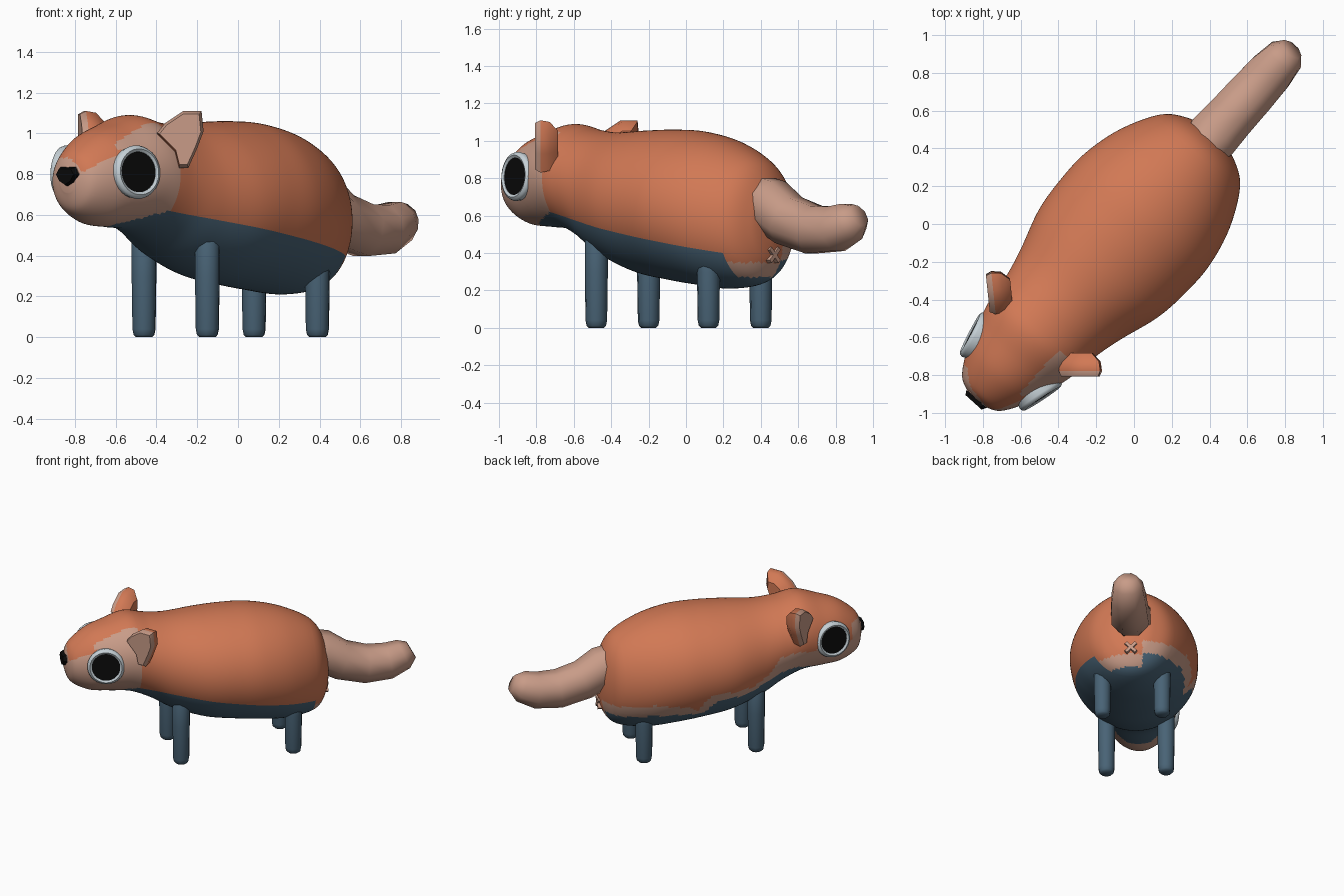
import bpy, bmesh, math
from mathutils import Vector, Matrix

cube = bpy.data.objects.get("Cube")
if cube:
    bpy.data.objects.remove(cube)

TURN = math.radians(-42)  # the animal stands diagonally


def material(name, rgb):
    m = bpy.data.materials.new(name)
    m.use_nodes = True
    m.diffuse_color = (*rgb, 1)
    m.node_tree.nodes["Principled BSDF"].inputs["Base Color"].default_value = (*rgb, 1)
    return m


orange = material("orange fur", (0.64, 0.19, 0.09))
pink = material("pale fur", (0.58, 0.33, 0.245))
slate = material("slate blue", (0.066, 0.125, 0.18))
white = material("eye white", (0.56, 0.63, 0.67))
black = material("black", (0.003, 0.003, 0.003))


def finish(name, bm, mats, rule=None, angle=50):
    bmesh.ops.recalc_face_normals(bm, faces=bm.faces)
    if rule:
        for f in bm.faces:
            f.material_index = rule(f)
    me = bpy.data.meshes.new(name)
    bm.to_mesh(me)
    bm.free()
    for m in mats:
        me.materials.append(m)
    ob = bpy.data.objects.new(name, me)
    ob.rotation_euler.z = TURN
    bpy.context.collection.objects.link(ob)
    bpy.ops.object.select_all(action='DESELECT')
    ob.select_set(True)
    bpy.context.view_layer.objects.active = ob
    bpy.ops.object.shade_smooth_by_angle(angle=math.radians(angle))
    return ob


def loft(rings):
    bm = bmesh.new()
    rows = [[bm.verts.new(p) for p in r] for r in rings]
    n = len(rows[0])
    for a, b in zip(rows, rows[1:]):
        for i in range(n):
            j = (i + 1) % n
            bm.faces.new((a[i], a[j], b[j], b[i]))
    bm.faces.new(rows[0])
    bm.faces.new(rows[-1])
    return bm


def oval(center, u, v, ru, rv, n):
    c, u, v = Vector(center), Vector(u), Vector(v)
    return [c + u * ru * math.cos(t) + v * rv * math.sin(t)
            for t in (math.tau * (i + 0.5) / n for i in range(n))]


def spline(keys, steps):
    """Smooth curve through the key tuples."""
    ks = [Vector(k) for k in keys]
    out = []
    for i in range(len(ks) - 1):
        a, b, c, d = ks[max(i - 1, 0)], ks[i], ks[i + 1], ks[min(i + 2, len(ks) - 1)]
        for s in range(steps):
            t = s / steps
            out.append(b + (c - a) * t / 2 + (a * 2 - b * 5 + c * 4 - d) * t * t / 2
                       + (b * 3 - a - c * 3 + d) * t ** 3 / 2)
    return out + [ks[-1]]


# Body and head: length position, half width, underside, top
SECTIONS = [(-1.25, .05, .71, .83), (-1.21, .135, .62, .91), (-1.09, .21, .555, 1.0),
            (-.95, .26, .54, 1.05), (-.8, .30, .525, 1.09), (-.65, .32, .46, 1.06),
            (-.5, .357, .37, 1.045), (-.28, .425, .29, 1.055), (-.08, .447, .255, 1.06),
            (.11, .443, .23, 1.05), (.325, .39, .21, 1.0), (.525, .283, .24, .9),
            (.61, .16, .34, .77), (.635, .05, .46, .65)]
body = loft([oval((0, y, (lo + hi) / 2), (1, 0, 0), (0, 0, 1), w, (hi - lo) / 2, 112)
             for y, w, lo, hi in spline(SECTIONS, 8)])

# Cut the straight fur borders cleanly
for co, no in (((0, -.76, 0), (0, 1, 0)), ((0, 0, .487), (0, .173, 1)), ((0, .5, 0), (0, 1, 0))):
    bmesh.ops.bisect_plane(body, geom=body.verts[:] + body.edges[:] + body.faces[:],
                           dist=1e-5, plane_co=co, plane_no=no)

# Ragged border on the right flank: position, pale top, dark top
RAGGED = [(-.8, .78, .64), (-.6, .75, .62), (-.52, .64, .58), (-.4, .56, .52), (-.12, .56, .49),
          (-.06, .54, .4), (0, .43, .38), (.08, .47, .4), (.3, .5, .4), (.6, .45, .36)]


def ragged(y):
    for a, b in zip(RAGGED, RAGGED[1:]):
        if y < b[0]:
            t = max(0, (y - a[0]) / (b[0] - a[0]))
            return a[1] + (b[1] - a[1]) * t, a[2] + (b[2] - a[2]) * t
    return RAGGED[-1][1:]


def fur(f):
    x, y, z = f.calc_center_median()
    if y < -.76:
        if y > -.98 and z < .62 + .3 * (y + .77):
            return 2
        if y < -1.06 and abs(x - .09) / .11 + abs(z - .9) / .09 < 1:
            return 0
        if x > 0:
            return 1 if x > .15 or z < .87 else 0
        return 1 if z < (.88 if y < -1.15 else .76) else 0
    if x > 0 and y < .5:
        return 2 if z < .487 - .173 * y else 0
    top, dark = (.35, .27) if y > .5 and x > -.08 else ragged(y)
    return 2 if z < dark else 1 if z < top else 0


finish("body", body, [orange, pink, slate], fur, 60)

# Tail
TAIL = [(.5, .70, .13), (.6, .66, .15), (.74, .575, .142), (.92, .525, .138),
        (1.08, .53, .13), (1.19, .57, .11), (1.245, .60, .065)]
rings = []
for i, (y, z, r) in enumerate(TAIL):
    a, b = TAIL[max(i - 1, 0)], TAIL[min(i + 1, len(TAIL) - 1)]
    d = Vector((0, b[0] - a[0], b[1] - a[1])).normalized()
    rings.append(oval((0, y, z), (1, 0, 0), d.cross(Vector((1, 0, 0))), r, r, 8))
finish("tail", loft(rings), [pink], None, 60)

# Legs
for side, sx in (("left", 1), ("right", -1)):
    for end, y, top in (("front", -.457, .54), ("back", .35, .42)):
        finish(f"{end}_{side}_leg", loft(
            [oval((sx * .209, y, z), (1, 0, 0), (0, 1, 0), r, r, 10)
             for z, r in ((0, .04), (.012, .052), (.04, .058), (.3, .062), (top - .04, .062), (top, .04))]),
            [slate], None, 60)

# Ears: pale in front, orange behind
EAR = [(-.12, 1.0), (-.08, 1.05), (.01, 1.11), (.1, 1.11), (.11, 1.01), (.08, .93),
       (.035, .83), (-.01, .83), (-.03, .91)]
for side, sx in (("left", 1), ("right", -1)):
    u, n = Vector((.743, .669, 0)), Vector((.669, -.743, 0))

    def ear_ring(depth, size):
        out = []
        for a, z in EAR:
            p = Vector((.3, -.75, .98)) + (u * a + Vector((0, 0, z - .98))) * size + n * depth
            out.append((p.x * sx, p.y, p.z))
        return out
    nm = Vector((n.x * sx, n.y, 0))
    finish(f"{side}_ear", loft([ear_ring(.05, .88), ear_ring(.02, 1), ear_ring(-.03, .93), ear_ring(-.075, .55)]),
           [orange, pink], lambda f: 1 if f.normal.dot(nm) > .3 else 0, 40)

    # Eyes: raised white rim round a black disc
    e = Vector((.97 * sx, -.25, .06)).normalized()
    t = Vector((0, 0, 1)).cross(e).normalized()
    w = e.cross(t)
    c = Vector((.238 * sx, -1.004, .81))
    finish(f"{side}_eye_rim", loft([oval(c + e * d, t, w, r, r, 32)
           for d, r in ((-.06, .12), (0, .132), (.015, .126), (.022, .113), (.014, .1), (-.01, .098))]), [white])
    finish(f"{side}_pupil", loft([oval(c + e * d, t, w, r, r, 32)
           for d, r in ((-.03, .1), (.012, .1))]), [black])

# Nose: pale sides with a black front
NOSE = [(-.072, .8), (-.05, .835), (.05, .835), (.072, .8), (.045, .76), (0, .738), (-.045, .76)]
finish("nose", loft([[(x * s, y, .79 + (z - .79) * s) for x, z in NOSE]
                     for y, s in ((-1.19, 1), (-1.245, 1), (-1.27, .8))]),
       [pink, black], lambda f: 1 if f.normal.y < -.3 else 0, 30)

# Small crossed mark under the tail
for i, a in enumerate((45, -45)):
    bm = bmesh.new()
    bmesh.ops.create_cube(bm, size=1, matrix=Matrix.Translation((0, .617, .39))
                          @ Matrix.Rotation(math.radians(a), 4, 'Y') @ Matrix.Diagonal((.1, .05, .022, 1)))
    finish(f"cross_bar_{i + 1}", bm, [pink], None, 30)
